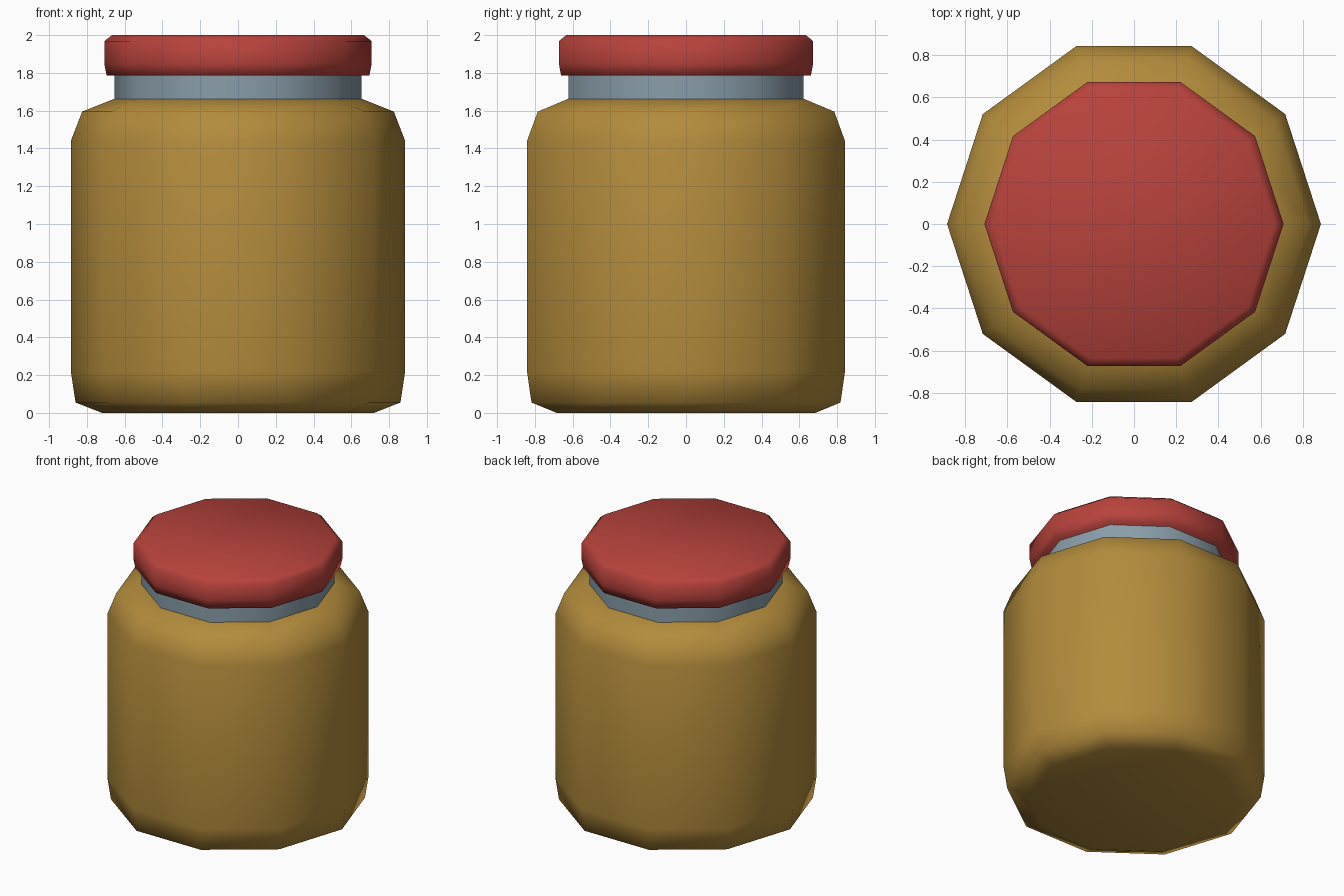
import bpy
import bmesh
from math import cos, sin, tau

SIDES = 10

cube = bpy.data.objects.get("Cube")
if cube:
    bpy.data.objects.remove(cube, do_unlink=True)


def make_material(name, rgb):
    mat = bpy.data.materials.new(name)
    mat.use_nodes = True
    color = (*rgb, 1.0)
    mat.diffuse_color = color
    shader = mat.node_tree.nodes["Principled BSDF"]
    shader.inputs["Base Color"].default_value = color
    shader.inputs["Roughness"].default_value = 0.7
    return mat


def lathe(name, profile, mat, caps=True):
    """Turn (radius, height) points, bottom to top, into a ten-sided solid."""
    bm = bmesh.new()
    rings = [[bm.verts.new((r * cos(tau * i / SIDES), r * sin(tau * i / SIDES), z))
              for i in range(SIDES)] for r, z in profile]
    for low, high in zip(rings, rings[1:]):
        for i in range(SIDES):
            j = (i + 1) % SIDES
            bm.faces.new((low[i], low[j], high[j], high[i]))
    if caps:
        bm.faces.new(rings[0][::-1])
        bm.faces.new(rings[-1])
    for face in bm.faces:
        face.smooth = True
    mesh = bpy.data.meshes.new(name)
    bm.to_mesh(mesh)
    bm.free()
    mesh.materials.append(mat)
    obj = bpy.data.objects.new(name, mesh)
    bpy.context.collection.objects.link(obj)
    return obj


ochre = make_material("ochre", (0.45, 0.26, 0.045))
steel = make_material("pale steel blue", (0.25, 0.34, 0.40))
red = make_material("red", (0.48, 0.055, 0.045))

# Rounded jar with a chamfered base and sloping shoulder
lathe("jar_body", [(0.72, 0), (0.86, 0.055), (0.885, 0.22), (0.885, 1.44),
                   (0.825, 1.595), (0.65, 1.665)], ochre)

# Straight neck band between shoulder and lid
lathe("jar_neck", [(0.655, 1.66), (0.655, 1.79)], steel, caps=False)

# Lid with a slightly tapered skirt and a bevelled rim
lathe("jar_lid", [(0.695, 1.785), (0.708, 1.85), (0.708, 1.968), (0.667, 2.0)], red)
